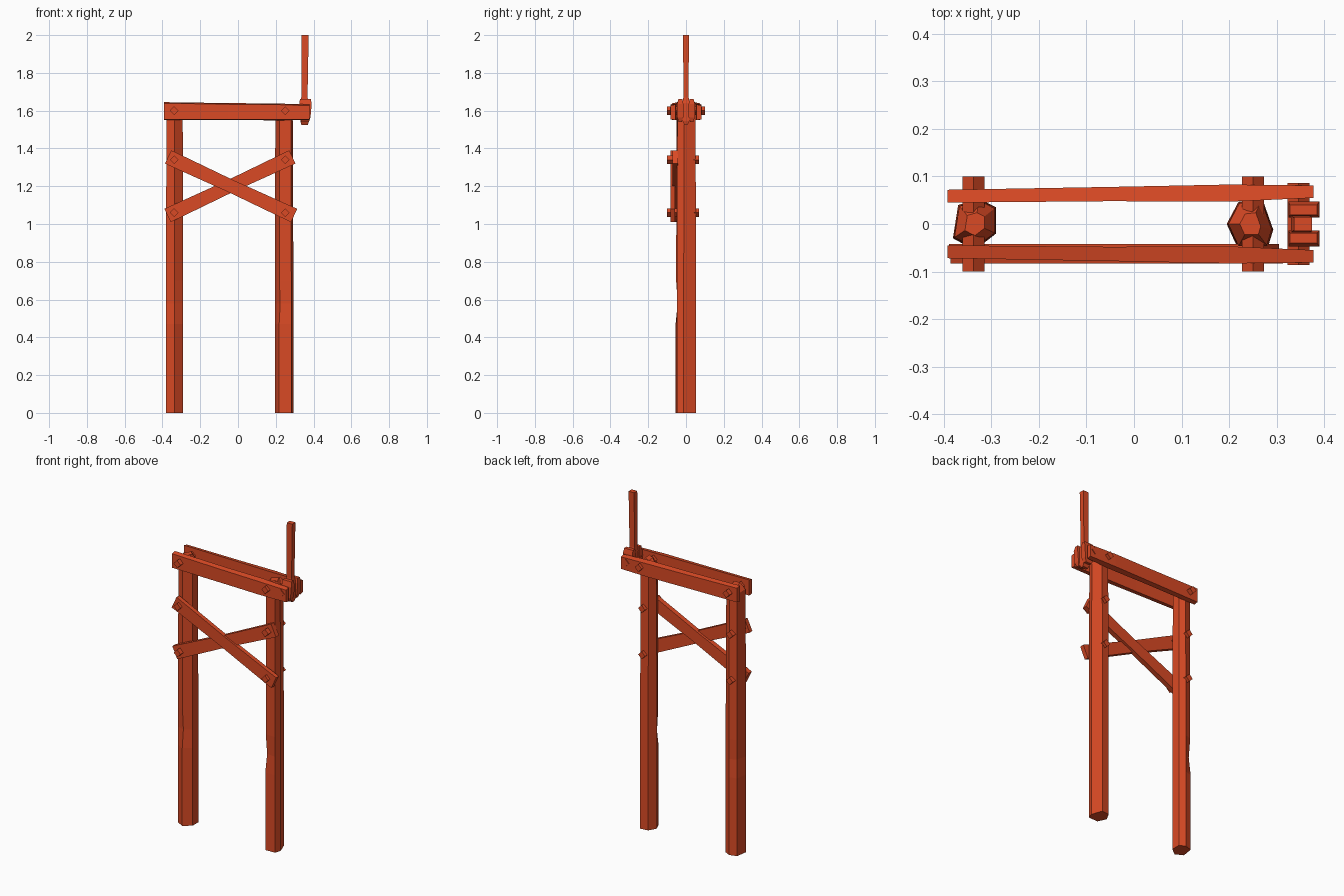
import bpy
import bmesh
from math import pi
from mathutils import Vector

old = bpy.data.objects.get("Cube")
if old:
    bpy.data.objects.remove(old, do_unlink=True)

paint = bpy.data.materials.new("red_orange_wood")
paint.use_nodes = True
colour = (0.7, 0.068, 0.018, 1)
paint.diffuse_color = colour
bsdf = next(n for n in paint.node_tree.nodes if n.type == "BSDF_PRINCIPLED")
bsdf.inputs["Base Color"].default_value = colour


def loft(name, rings):
    """Skin a list of equal-length point rings and cap both ends."""
    bm = bmesh.new()
    loops = [[bm.verts.new(p) for p in ring] for ring in rings]
    n = len(loops[0])
    for a, b in zip(loops, loops[1:]):
        for i in range(n):
            j = (i + 1) % n
            bm.faces.new((a[i], a[j], b[j], b[i]))
    bm.faces.new(loops[0])
    bm.faces.new(loops[-1])
    bmesh.ops.recalc_face_normals(bm, faces=bm.faces)
    mesh = bpy.data.meshes.new(name)
    bm.to_mesh(mesh)
    bm.free()
    mesh.materials.append(paint)
    obj = bpy.data.objects.new(name, mesh)
    bpy.context.collection.objects.link(obj)
    return obj


def post(name, cx, outline, nicks):
    """Hewn post: straight shaft, nicked edges, rough pointed head."""
    rings = []
    for z, s, cut in ((0, 1, 0), (0.47, 1, 0), (0.58, 1, 0.2), (0.7, 1, 0.05),
                      (1.3, 0.97, 0.05), (1.58, 0.93, 0), (1.62, 0.45, 0)):
        ring = []
        for i, (x, y) in enumerate(outline):
            k = s * (1 - cut) if i in nicks else s
            lift = 0.012 * (i % 2) if z > 1.5 else 0
            ring.append((cx + x * k, y * k, z + lift))
        rings.append(ring)
    return loft(name, rings)


post("right_post", -0.335,
     [(0, -0.055), (0.045, -0.02), (0.045, 0.035), (0.01, 0.053), (-0.035, 0.04), (-0.046, -0.03)],
     (0, 4))
post("left_post", 0.245,
     [(-0.027, -0.05), (0.037, -0.048), (0.048, -0.012), (0.025, 0.053), (-0.025, 0.047), (-0.05, 0)],
     (0,))


# Paired top beams, slightly bowed and tapered toward the lever end
def beam(name, side):
    rings = []
    for x, inner, outer, low, high in ((-0.392, 0.045, 0.072, 1.55, 1.645),
                                       (-0.05, 0.048, 0.078, 1.55, 1.64),
                                       (0.2, 0.047, 0.083, 1.549, 1.638),
                                       (0.378, 0.055, 0.081, 1.55, 1.633)):
        rings.append([(x, side * inner, low), (x, side * outer, low + 0.004),
                      (x, side * outer, high - 0.006), (x, side * inner, high)])
    return loft(name, rings)


beam("front_beam", -1)
beam("back_beam", 1)


# Crossed braces on the front
def brace(name, start, end, near, far, width):
    a, b = Vector(start), Vector(end)
    along = (b - a).normalized()
    across = Vector((-along.y, along.x)) * width / 2
    rings = []
    for t, k in ((0, 1), (0.5, 0.88), (1, 1)):
        p = a.lerp(b, t)
        u, v = p + across * k, p - across * k
        rings.append([(u.x, near, u.y), (u.x, far, u.y), (v.x, far, v.y), (v.x, near, v.y)])
    return loft(name, rings)


brace("falling_brace", (-0.37, 1.355), (0.297, 1.045), -0.083, -0.057, 0.078)
brace("rising_brace", (-0.373, 1.045), (0.288, 1.355), -0.072, -0.042, 0.078)


# Square pegs turned onto a corner
def peg(name, x, z, front, back):
    r = 0.023
    return loft(name, [[(x - r, y, z), (x, y, z - r), (x + r, y, z), (x, y, z + r)]
                       for y in (front, back)])


for label, x in (("right", -0.338), ("left", 0.25)):
    peg(label + "_beam_peg", x, 1.6, -0.1, 0.1)
    peg(label + "_upper_brace_peg", x, 1.34, -0.1, 0.068)
    peg(label + "_lower_brace_peg", x, 1.06, -0.1, 0.068)
peg("lever_axle", 0.346, 1.6, -0.086, 0.086)


# Stacked rectangular sections for the lever and its cheek blocks
def stacked(name, sections):
    return loft(name, [[(x0, y0, z), (x1, y0, z), (x1, y1, z), (x0, y1, z)]
                       for z, x0, x1, y0, y1 in sections])


stacked("lever", [(1.525, 0.335, 0.37, -0.009, 0.009),
                  (1.545, 0.33, 0.375, -0.019, 0.019),
                  (1.64, 0.33, 0.375, -0.018, 0.018),
                  (1.67, 0.335, 0.368, -0.014, 0.014),
                  (2.0, 0.337, 0.374, -0.015, 0.015)])

for label, side in (("front", -1), ("back", 1)):
    stacked(label + "_cheek_block",
            [(1.54, 0.335, 0.375, side * 0.022, side * 0.038),
             (1.565, 0.325, 0.384, side * 0.014, side * 0.047),
             (1.635, 0.325, 0.39, side * 0.014, side * 0.047),
             (1.663, 0.328, 0.385, side * 0.019, side * 0.04)])
